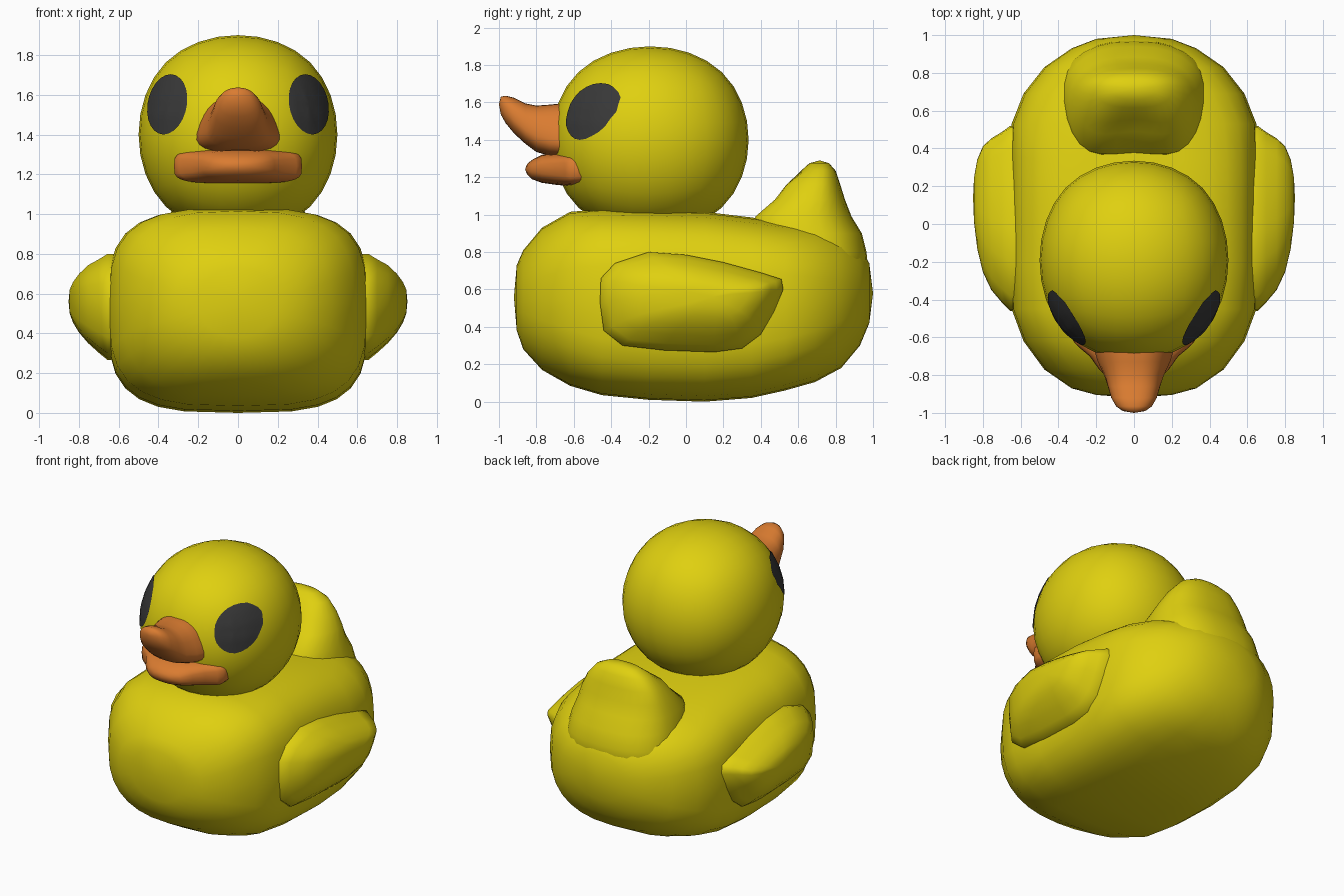
import bpy, bmesh, math
from mathutils import Vector

if "Cube" in bpy.data.objects:
    bpy.data.objects.remove(bpy.data.objects["Cube"])


def material(name, rgb):
    m = bpy.data.materials.new(name)
    m.diffuse_color = (*rgb, 1)
    m.use_nodes = True
    m.node_tree.nodes["Principled BSDF"].inputs["Base Color"].default_value = m.diffuse_color
    return m


YELLOW = material("yellow", (0.74, 0.63, 0.005))
ORANGE = material("orange", (0.70, 0.20, 0.03))
BLACK = material("charcoal", (0.04, 0.04, 0.04))


def finish(bm, name, mat, mirror=False):
    me = bpy.data.meshes.new(name)
    for f in bm.faces:
        f.smooth = True
    bm.to_mesh(me)
    bm.free()
    me.materials.append(mat)
    ob = bpy.data.objects.new(name, me)
    bpy.context.collection.objects.link(ob)
    if mirror:
        ob.modifiers.new("Mirror", 'MIRROR').use_axis[0] = True
    return ob


def loft(name, rings, mat, start=None, end=None, mirror=False):
    """Skin equal-length rings; close each end with a pole or a flat cap."""
    bm = bmesh.new()
    rows = [[bm.verts.new(p) for p in r] for r in rings]
    n = len(rows[0])
    for a, b in zip(rows, rows[1:]):
        for i in range(n):
            j = (i + 1) % n
            bm.faces.new((a[i], a[j], b[j], b[i]))
    for row, pole in ((rows[0], start), (rows[-1], end)):
        if pole is None:
            bm.faces.new(row)
        else:
            p = bm.verts.new(pole)
            for i in range(n):
                bm.faces.new((row[i], row[(i + 1) % n], p))
    bmesh.ops.recalc_face_normals(bm, faces=bm.faces)
    return finish(bm, name, mat, mirror)


def unit_ring(power, n=28):
    """Superellipse outline: 2 is round, higher is boxier."""
    out = []
    for i in range(n):
        a = math.tau * i / n
        c, s = math.cos(a), math.sin(a)
        out.append((math.copysign(abs(c) ** (2 / power), c),
                    math.copysign(abs(s) ** (2 / power), s)))
    return out


def slice_y(y, hw, zb, zt, power, taper=0.0):
    zc, h = (zb + zt) / 2, (zt - zb) / 2
    return [(u * hw * (1 - taper * (v + 1) / 2), y, zc + v * h)
            for u, v in unit_ring(power)]


# Body: cross-sections from breast to rump (y, half width, bottom, top, boxiness)
body = [(-0.905, .20, .38, .73, 2.1), (-0.87, .33, .28, .81, 2.2),
        (-0.77, .475, .17, .93, 2.5), (-0.62, .585, .085, 1.015, 2.9),
        (-0.45, .648, .035, 1.03, 3.2), (-0.2, .655, .01, 1.025, 3.4),
        (0.1, .655, .0, 1.015, 3.4), (0.35, .655, .02, .985, 3.3),
        (0.53, .648, .06, .96, 3.1), (0.69, .585, .105, .94, 2.8),
        (0.83, .475, .18, .90, 2.5), (0.93, .33, .30, .83, 2.2),
        (0.98, .20, .42, .74, 2.1)]
loft("body", [slice_y(*r) for r in body], YELLOW, (0, -.92, .56), (0, 1, .58))

# Tail: stacked slices, scooped on the front (z, front y, back y, half width)
tail = [(0.6, .40, .985, .40), (0.8, .37, .965, .39), (0.9, .36, .94, .37),
        (0.99, .38, .885, .345), (1.08, .49, .85, .31), (1.16, .555, .825, .265),
        (1.235, .615, .80, .20), (1.275, .66, .765, .12)]
rings = []
for z, yf, yb, hw in tail:
    ring = []
    for u, v in unit_ring(2.4):
        y = (yf + yb) / 2 + v * (yb - yf) / 2
        if v < 0:
            y -= 0.04 * (u * u) * (1 - u * u) * 4 * (z < 1.2)
        ring.append((u * hw, y, z))
    rings.append(ring)
loft("tail", rings, YELLOW, None, (0, .715, 1.29))

# Wings: a side outline shrinking outward (x, centre y, centre z, scale y, scale z)
outline = [(-.46, .53), (-.455, .66), (-.38, .74), (-.2, .80), (0, .785),
           (.2, .745), (.4, .69), (.51, .655), (.52, .60), (.47, .48),
           (.40, .36), (.30, .285), (.15, .265), (-.12, .275), (-.34, .30), (-.44, .38)]
layers = [(.50, .04, .53, 1, 1), (.655, .04, .53, 1, 1), (.70, .045, .535, .92, .88),
          (.755, .06, .545, .82, .73), (.80, .085, .55, .68, .55),
          (.83, .11, .555, .48, .38), (.847, .13, .56, .24, .22)]
loft("wing", [[(x, cy + (y - .04) * sy, cz + (z - .53) * sz) for y, z in outline]
              for x, cy, cz, sy, sz in layers], YELLOW, None, (.852, .14, .56), mirror=True)

# Head: subdivided cube fitted to its bounding size
bm = bmesh.new()
bmesh.ops.create_cube(bm, size=2)
head = finish(bm, "head", YELLOW)
head.modifiers.new("Round", 'SUBSURF').levels = 3
bpy.context.view_layer.objects.active = head
head.select_set(True)
bpy.ops.object.modifier_apply(modifier="Round")
top = max(v.co.z for v in head.data.vertices)
for v in head.data.vertices:
    v.co = Vector((v.co.x * .5, v.co.y * .527, v.co.z * .5)) / top + Vector((0, -.192, 1.4))
head.data.update()

# Eyes: thin oval patches laid on the head surface
bm = bmesh.new()


def on_head(x, z):
    hit, p, nrm, _ = head.ray_cast(Vector((x, -3, z)), Vector((0, 1, 0)))
    return bm.verts.new(p + nrm * .006)


cx, cz, n = .352, 1.55, 24
prev, mid = None, on_head(cx, cz)
for k in range(1, 6):
    row = []
    for i in range(n):
        a = math.tau * i / n
        dz = .15 * math.sin(a) * k / 5
        row.append(on_head(cx + .098 * math.cos(a) * k / 5 - .12 * dz, cz + dz))
    for i in range(n):
        j = (i + 1) % n
        bm.faces.new((prev[i], row[i], row[j], prev[j]) if prev else (mid, row[i], row[j]))
    prev = row
bm.normal_update()
for f in bm.faces:
    if f.normal.y > 0:
        f.normal_flip()
finish(bm, "eye", BLACK, mirror=True)

# Upper bill: upturned, wider along its lower edge
upper = [(-.52, .27, 1.30, 1.59, 2.8, .45), (-.66, .255, 1.305, 1.595, 2.8, .45),
         (-.73, .225, 1.315, 1.588, 2.7, .40), (-.80, .18, 1.335, 1.583, 2.6, .30),
         (-.86, .152, 1.38, 1.595, 2.5, .20), (-.92, .13, 1.435, 1.625, 2.4, .15),
         (-.965, .10, 1.49, 1.636, 2.3, .10), (-.99, .06, 1.535, 1.63, 2.1, 0)]
loft("upper_bill", [slice_y(*r) for r in upper], ORANGE, None, (0, -1, 1.59))

# Lower bill: wide blunt lip hugging the head
lower = [(-.50, .32, 1.16, 1.325, 4), (-.62, .322, 1.155, 1.327, 4),
         (-.65, .295, 1.155, 1.327, 3.6), (-.70, .235, 1.16, 1.325, 3.2),
         (-.77, .185, 1.17, 1.32, 2.8), (-.825, .13, 1.19, 1.292, 2.4),
         (-.85, .07, 1.215, 1.27, 2.1)]
loft("lower_bill", [slice_y(*r) for r in lower], ORANGE, None, (0, -.86, 1.243))
